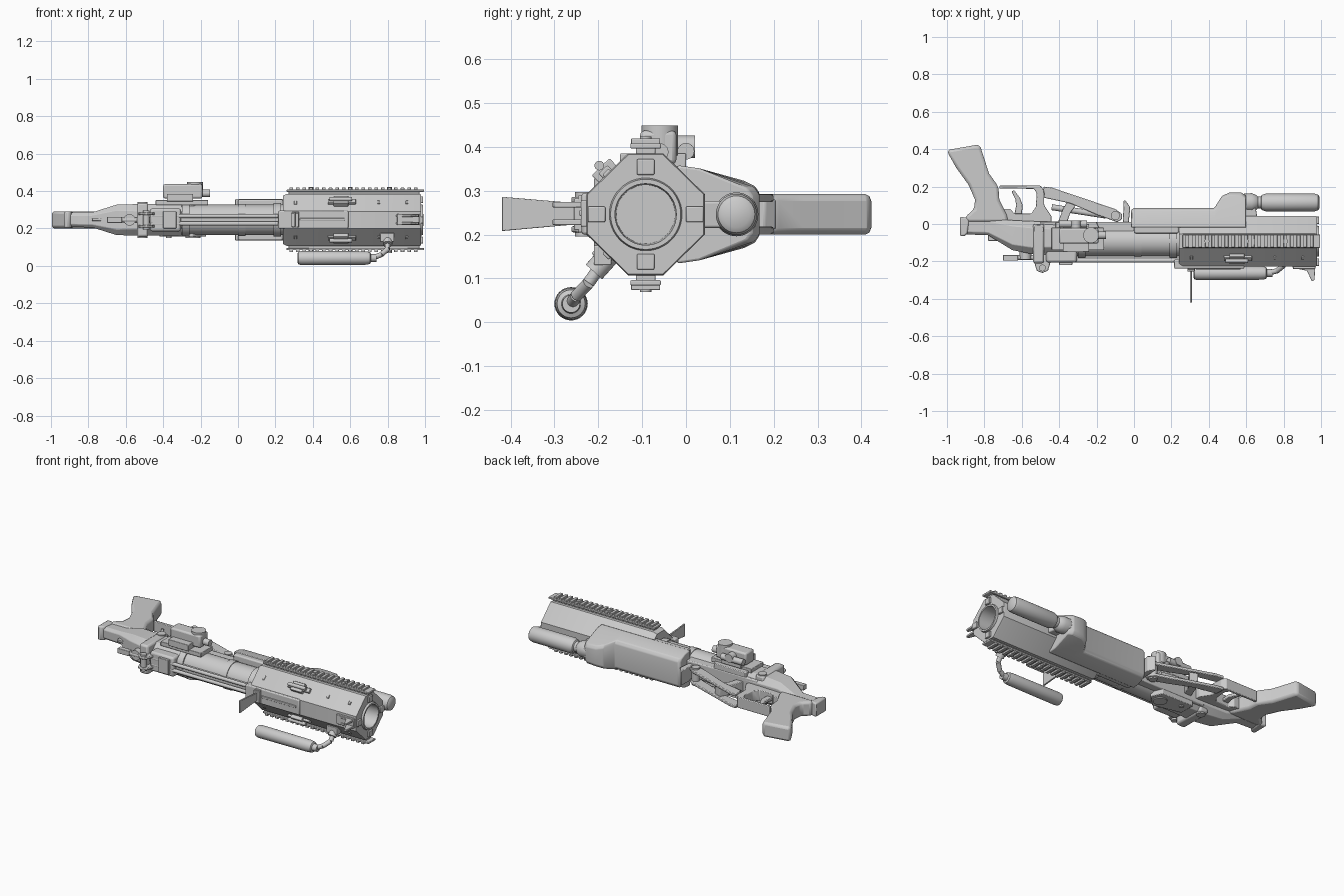
import bpy, bmesh, math
from mathutils import Vector

AY, AZ = -0.092, 0.246   # barrel axis


def finish(name, bm, bevel=0.0, seg=2):
    bmesh.ops.recalc_face_normals(bm, faces=bm.faces)
    me = bpy.data.meshes.new(name)
    bm.to_mesh(me)
    bm.free()
    ob = bpy.data.objects.new(name, me)
    bpy.context.collection.objects.link(ob)
    if bevel:
        m = ob.modifiers.new("bevel", 'BEVEL')
        m.width, m.segments, m.limit_method = bevel, seg, 'ANGLE'
    bpy.context.view_layer.objects.active = ob
    bpy.ops.object.select_all(action='DESELECT')
    ob.select_set(True)
    bpy.ops.object.shade_smooth_by_angle(angle=math.radians(35))
    return ob


def loft(name, rings, bevel=0.0):
    bm = bmesh.new()
    vs = [[bm.verts.new(p) for p in r] for r in rings]
    n = len(vs[0])
    for a, b in zip(vs, vs[1:]):
        for i in range(n):
            bm.faces.new((a[i], a[(i + 1) % n], b[(i + 1) % n], b[i]))
    bm.faces.new(vs[0])
    bm.faces.new(vs[-1])
    return finish(name, bm, bevel)


def plate(name, pts, z0, z1, bevel=0.004):
    return loft(name, [[(x, y, z) for x, y in pts] for z in (z0, z1)], bevel)


def box(name, x0, x1, y0, y1, z0, z1, bevel=0.003):
    return plate(name, [(x0, y0), (x1, y0), (x1, y1), (x0, y1)], z0, z1, bevel)


def octa(x, y0, y1, z0, z1, c):
    return [(x, y0 + c, z0), (x, y1 - c, z0), (x, y1, z0 + c), (x, y1, z1 - c),
            (x, y1 - c, z1), (x, y0 + c, z1), (x, y0, z1 - c), (x, y0, z0 + c)]


def turned(name, a, b, prof, n=32):
    """Round part: prof is (fraction along a-b, radius)."""
    a, d = Vector(a), Vector(b) - Vector(a)
    q = d.to_track_quat('Z', 'Y')
    ring = lambda t, r: [a + d * t + q @ Vector((r * math.cos(k * math.tau / n), r * math.sin(k * math.tau / n), 0))
                         for k in range(n)]
    return loft(name, [ring(t, r) for t, r in prof])


def rod(name, a, b, r, n=24):
    return turned(name, a, b, [(0, r), (1, r)], n)


# Octagonal shroud with open bore
def shroud_ring(x, s=1.0):
    return [(x, AY + s * y, AZ + s * z) for y, z in ((-.04, .139), (.04, .139), (.135, .046), (.135, -.046),
            (.04, -.139), (-.04, -.139), (-.135, -.046), (-.135, .046))]


shroud = loft("shroud", [shroud_ring(.24, .93), shroud_ring(.26), shroud_ring(.97), shroud_ring(.978, .98)])
cut = rod("bore_cutter", (.78, AY, AZ), (1.1, AY, AZ), .082, 48)
cut.hide_render = cut.hide_viewport = True
cut.display_type = 'WIRE'
m = shroud.modifiers.new("bore", 'BOOLEAN')
m.object, m.operation, m.solver = cut, 'DIFFERENCE', 'EXACT'
turned("muzzle_ring", (.78, AY, AZ), (.99, AY, AZ), [(0, .083), (.95, .083), (1, .08), (1, .07), (.2, .067)], 48)
for i in range(4):
    a = i * math.pi / 2
    y, z = AY + .112 * math.cos(a), AZ + .108 * math.sin(a)
    box("muzzle_lug", .965, .99, y - .02, y + .02, z - .018, z + .018)

# Toothed side rails
for s in (1, -1):
    def zz(a, b):
        return sorted((AZ + s * a, AZ + s * b))
    box("rail_foot", .27, .97, AY - .022, AY + .022, *zz(.135, .155))
    box("rail_base", .26, .995, AY - .035, AY + .035, *zz(.15, .162))
    for i in range(20):
        x = .275 + i * .035
        box("rail_tooth", x, x + .019, AY - .033, AY + .033, *zz(.16, .173), .002)
    for x in (.39, .6, .81):
        rod("rail_screw", (x, AY, AZ + s * .155), (x, AY, AZ + s * .177), .013, 16)
    # Latches and studs on the diagonal shroud faces
    n = Vector((0, -.70, s * .72))
    c = Vector((0, AY - .0875, AZ + s * .0925))
    t = Vector((0, -.72, -s * .70))
    for x0, x1, w, h in ((.48, .63, .014, .014), (.51, .59, .028, .022), (.745, .76, .01, .006), (.895, .91, .01, .006),
                         (.3, .315, .014, .003)):
        loft("shroud_latch", [[Vector((x, 0, 0)) + c + t * u * w + n * v for u, v in
             ((-1, -.01), (1, -.01), (1, h), (-1, h))] for x in (x0, x1)], .003)
    rod("latch_pin", c + n * .026 + Vector((.49, 0, 0)), c + n * .026 + Vector((.61, 0, 0)), .011, 16)

# Top block on the shroud, with its rib and sights
box("top_block", .215, .59, -.238, -.19, .2, .295, .006)
box("top_slot", .29, .325, -.246, -.2, .205, .29)
box("top_rib", .33, .57, -.243, -.2, .242, .256)
loft("leaf_sight", [[(x, -.23, .225), (x, -.42, .208), (x, -.42, .286), (x, -.23, .27)] for x in (.299, .309)], .002)
box("leaf_hinge", .285, .325, -.255, -.23, .21, .282)
for z in (.222, .262):
    plate("front_sight_ear", [(.84, -.215), (.97, -.215), (.965, -.3), (.95, -.305), (.925, -.25), (.85, -.235)],
          z, z + .012, .002)
box("front_sight_base", .85, .97, -.24, -.215, .218, .278)

# Main tube, spine and long guide rod
turned("main_tube", (-.42, AY, AZ), (.25, AY, AZ), [(0, .082), (1, .082)], 48)
for x, w in ((-.3, .09), (.0, .086), (.19, .09)):
    rod("tube_band", (x, AY, AZ), (x + .04, AY, AZ), w, 48)
box("tube_spine", -.42, .25, -.18, -.15, .222, .27)
for z in (.226, .266):
    rod("guide_rod", (-.46, -.195, z), (.3, -.195, z), .011, 16)
box("lower_frame", -.5, .0, -.06, .012, .185, .307, .006)

# Fore grip cover with swollen front end
def guard(x, y, w):
    return [(x, -.02, AZ - .112), (x, -.02, AZ + .112), (x, .03, AZ + .105), (x, y - .012, AZ + w), (x, y, AZ + w - .018),
            (x, y, AZ - w + .018), (x, y - .012, AZ - w), (x, .03, AZ - .105)]


loft("fore_grip", [guard(-.015, .075, .088), guard(.0, .086, .09), guard(.43, .086, .09), guard(.47, .15, .075),
                   guard(.51, .168, .066), guard(.575, .168, .062), guard(.6, .15, .06)], .005)
plate("fore_grip_stop", [(-.06, -.01), (-.03, -.01), (-.02, .09), (-.045, .125), (-.055, .125)], .2, .292)
box("grip_side_lip", .0, .24, -.05, .0, .137, .355, .008)

# Under-barrel lamp
turned("lamp", (.58, .115, AZ), (.992, .115, AZ),
       [(0, .03), (.0, .046), (.12, .05), (.18, .04), (.2, .032), (.24, .032), (.25, .04), (.3, .047), (.94, .047),
        (.98, .042), (1, .03)], 40)
plate("lamp_mount", [(.58, .03), (.66, .03), (.64, .15), (.58, .16)], .215, .277, .006)

# Folding side handle
turned("side_handle", (.318, -.262, .042), (.74, -.262, .042),
       [(0, .025), (.015, .034), (.05, .038), (.86, .036), (.92, .032), (.93, .022), (1, .02)], 32)
path = [(.72, -.262, .042), (.765, -.25, .06), (.8, -.222, .09), (.8, -.18, .15)]
for a, b in zip(path, path[1:]):
    rod("handle_arm", a, b, .014, 16)
rod("handle_socket", (.8, -.21, .115), (.8, -.165, .165), .025)
box("handle_clamp", .76, .835, -.21, -.17, .13, .175)

# Receiver, tapering to the tail
loft("receiver", [octa(-.92, -.055, .03, .208, .284, .015), octa(-.78, -.06, .03, .206, .286, .015),
                  octa(-.65, -.14, .02, .165, .327, .03), octa(-.55, -.16, .015, .162, .33, .035),
                  octa(-.3, -.168, .01, .162, .33, .045)], .003)
plate("tail_cap", [(-.93, .04), (-.93, -.065), (-.905, -.065), (-.89, -.05), (-.88, .03)], .203, .29, .008)
box("receiver_collar", -.54, -.48, -.21, .0, .155, .337, .012)
box("receiver_block", -.47, -.305, -.205, -.1, .185, .307, .012)
box("block_clip", -.4, -.33, -.22, -.19, .2, .292)
plate("bolt_cover", [(-.42, .01), (-.42, -.09), (-.24, -.13), (-.17, -.06), (-.2, .01)], .156, .336)
box("tail_ridge", -.78, -.7, -.09, -.03, .24, .254)
for z in (.205, .272):
    plate("rear_sight_arm", [(-.54, -.15), (-.46, -.15), (-.445, -.2), (-.46, -.25), (-.49, -.262), (-.52, -.25),
                             (-.535, -.2)], z, z + .014)
rod("rear_sight_pin", (-.49, -.235, .195), (-.49, -.235, .297), .018)
rod("charging_rod", (-.63, -.18, AZ), (-.42, -.18, AZ), .013, 16)
box("charging_tab", -.7, -.62, -.196, -.166, .23, .262)
rod("top_knob", (-.58, -.13, AZ), (-.58, -.19, AZ), .031)
rod("knob_cap", (-.24, -.06, .15), (-.24, -.06, .343), .04)

# Pins through receiver and frame
for x, y, r, h in ((-.77, .045, .024, .044), (-.51, -.03, .026, .096), (-.37, -.03, .014, .096), (-.1, .045, .024, .055)):
    rod("cross_pin", (x, y, AZ - h), (x, y, AZ + h), r)

# Pistol grip
plate("pistol_grip", [(-1, .388), (-.985, .398), (-.83, .425), (-.82, .41), (-.775, .27), (-.725, .2), (-.72, .13),
                      (-.68, .05), (-.67, .01), (-.9, .01), (-.9, .04), (-.855, .08), (-.85, .13), (-.885, .21),
                      (-.95, .3)], .2, .292, .015)

# Trigger guard and trigger
plate("guard_frame", [(-.72, .205), (-.5, .205), (-.48, .18), (-.48, .1), (-.44, .04), (-.44, .0), (-.7, .0), (-.7, .08),
                      (-.66, .08), (-.64, .055), (-.55, .055), (-.525, .09), (-.52, .165), (-.535, .188), (-.72, .19)],
      .212, .28)
plate("trigger", [(-.64, .05), (-.6, .05), (-.595, .1), (-.61, .14), (-.64, .18), (-.655, .175), (-.635, .135), (-.63, .1)],
      .236, .256)

# Twin lower link arms
for z in (.2, .274):
    plate("link_arm", [(-.485, .2), (-.44, .195), (-.1, .08), (-.065, .055), (-.065, .025), (-.09, .01), (-.2, .05),
                       (-.34, .11), (-.48, .14)], z, z + .018)
plate("link_web", [(-.34, .15), (-.29, .13), (-.34, .06), (-.36, .0), (-.41, .0), (-.38, .08)], .215, .277)
rod("link_strut", (-.44, .09, AZ), (-.15, .045, AZ), .016, 16)

# Side-mounted optic
box("optic_rail", -.44, -.16, -.14, -.02, .325, .352)
box("optic_clamp", -.38, -.24, -.15, .0, .345, .385)
box("optic_body", -.4, -.19, -.105, -.022, .36, .437, .01)
rod("optic_turret", (-.23, -.06, .38), (-.23, -.06, .449), .042)
rod("optic_lens", (-.2, -.06, .388), (-.15, -.06, .388), .02)
rod("optic_knob", (-.31, -.03, .4), (-.31, .02, .4), .026)
rod("optic_tube", (-.4, .0, .39), (-.25, .0, .39), .019)
